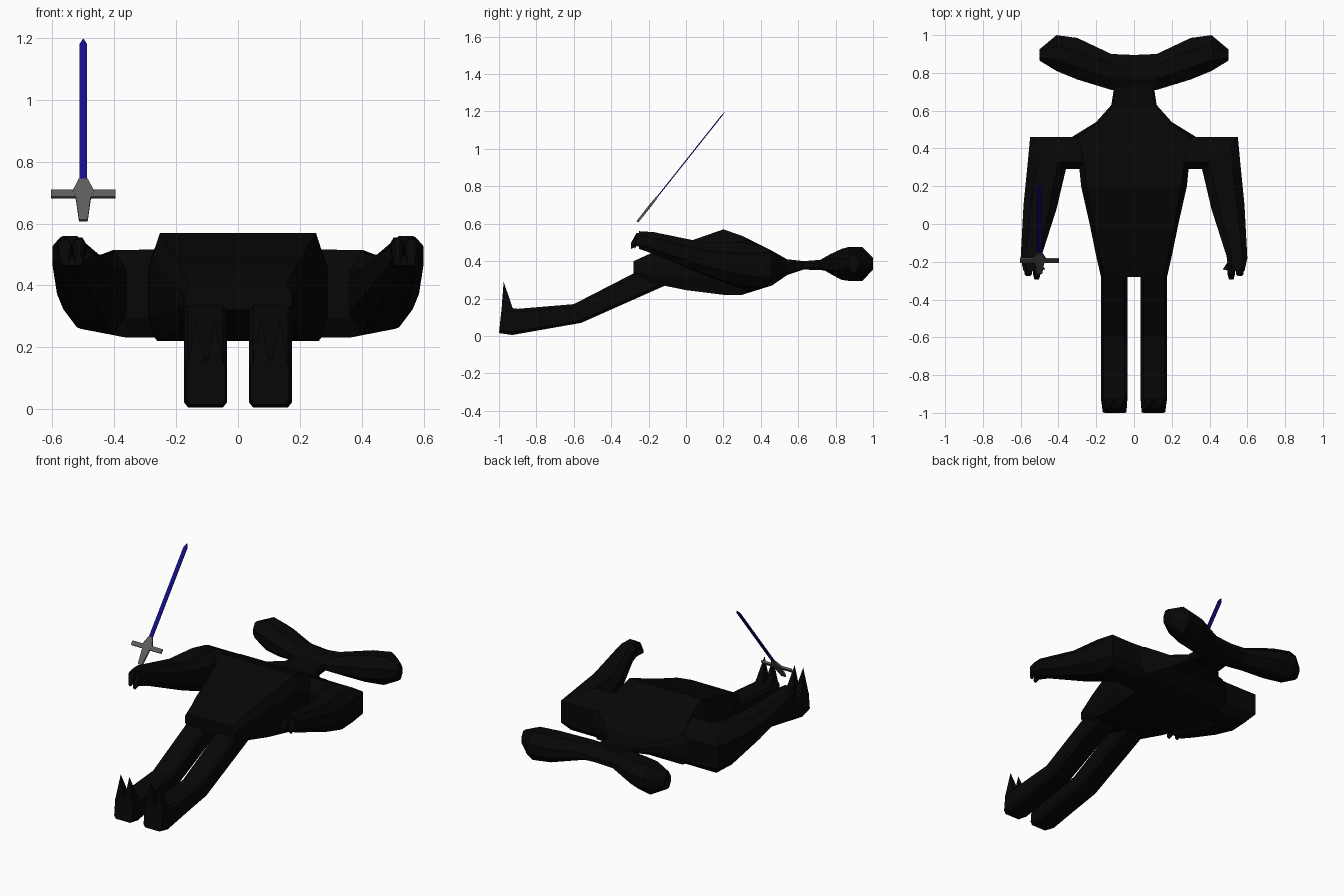
import bpy, bmesh
from mathutils import Vector as V

if "Cube" in bpy.data.objects:
    bpy.data.objects.remove(bpy.data.objects["Cube"])


def material(name, rgb):
    m = bpy.data.materials.new(name)
    m.diffuse_color = (*rgb, 1)
    m.use_nodes = True
    m.node_tree.nodes["Principled BSDF"].inputs["Base Color"].default_value = m.diffuse_color
    return m


SKIN = material("black_skin", (0.002, 0.002, 0.002))
BLUE = material("blue_blade", (0.007, 0.004, 0.27))
GREY = material("dark_metal", (0.11, 0.11, 0.11))


def finish(name, bm, mat):
    bmesh.ops.recalc_face_normals(bm, faces=bm.faces)
    me = bpy.data.meshes.new(name)
    bm.to_mesh(me)
    bm.free()
    me.materials.append(mat)
    ob = bpy.data.objects.new(name, me)
    bpy.context.collection.objects.link(ob)
    return ob


def loft(name, rings, mat=SKIN):
    """Skin a list of equal-length point rings and cap both ends."""
    bm = bmesh.new()
    vs = [[bm.verts.new(p) for p in r] for r in rings]
    n = len(vs[0])
    for a, b in zip(vs, vs[1:]):
        for i in range(n):
            j = (i + 1) % n
            bm.faces.new((a[i], a[j], b[j], b[i]))
    bm.faces.new(vs[0])
    bm.faces.new(vs[-1])
    return finish(name, bm, mat)


def ring(c, u, v, ku=0.5, kv=0.5):
    """Chamfered rectangle around c with half vectors u and v."""
    c, u, v = V(c), V(u), V(v)
    k = [(1, -kv), (1, kv), (ku, 1), (-ku, 1), (-1, kv), (-1, -kv), (-ku, -1), (ku, -1)]
    return [c + u * a + v * b for a, b in k]


def spike(name, base, tip):
    """Pointed claw on a polygon base."""
    bm = bmesh.new()
    b = [bm.verts.new(p) for p in base]
    t = bm.verts.new(tip)
    for i in range(len(b)):
        bm.faces.new((b[i], b[(i + 1) % len(b)], t))
    bm.faces.new(b)
    return finish(name, bm, mat=SKIN)


# torso and neck: y, half width, bottom z, top z
torso = [(-0.28, 0.175, 0.32, 0.40), (-0.17, 0.20, 0.28, 0.45), (0.0, 0.235, 0.245, 0.50),
         (0.20, 0.28, 0.22, 0.57), (0.30, 0.29, 0.22, 0.535), (0.46, 0.33, 0.27, 0.455),
         (0.54, 0.20, 0.325, 0.41), (0.63, 0.12, 0.355, 0.40), (0.76, 0.10, 0.35, 0.41)]
loft("torso", [ring((0, y, (a + b) / 2), (w, 0, 0), (0, 0, (b - a) / 2), 0.9, 0.5)
               for y, w, a, b in torso])

# wide hammer-shaped head: x, y range, z range, mirrored about x = 0
half = [(0.0, 0.71, 0.895, 0.345, 0.42), (0.12, 0.71, 0.90, 0.335, 0.435),
        (0.30, 0.765, 0.985, 0.30, 0.465), (0.41, 0.81, 1.0, 0.295, 0.475),
        (0.50, 0.865, 0.925, 0.34, 0.44)]
head = [(-x, *r) for x, *r in half[:0:-1]] + half
loft("head", [ring((x, (a + b) / 2, (c + d) / 2), (0, (b - a) / 2, 0), (0, 0, (d - c) / 2), 0.4, 0.35)
              for x, a, b, c, d in head])
# arm sections: inner xy, outer xy, bottom z, top z
arm = [((0.24, 0.29), (0.24, 0.46), 0.22, 0.53), ((0.36, 0.29), (0.37, 0.46), 0.22, 0.515),
       ((0.36, 0.29), (0.55, 0.46), 0.24, 0.515), ((0.37, 0.25), (0.565, 0.30), 0.265, 0.50),
       ((0.41, 0.08), (0.585, 0.10), 0.33, 0.50), ((0.49, -0.17), (0.60, -0.18), 0.44, 0.555),
       ((0.50, -0.25), (0.585, -0.25), 0.465, 0.56)]
# leg sections: underside yz, upper side yz, inner x, outer x
leg = [((-0.06, 0.30), (-0.17, 0.42), 0.05, 0.175), ((-0.11, 0.27), (-0.25, 0.35), 0.035, 0.175),
       ((-0.56, 0.07), (-0.60, 0.17), 0.035, 0.175), ((-0.93, 0.005), (-0.90, 0.145), 0.035, 0.175),
       ((-1.0, 0.015), (-0.985, 0.155), 0.04, 0.165)]

for s, side in ((-1, "left"), (1, "right")):
    rings = []
    for (x0, y0), (x1, y1), a, b in arm:
        rings.append(ring((s * (x0 + x1) / 2, (y0 + y1) / 2, (a + b) / 2),
                          (s * (x1 - x0) / 2, (y1 - y0) / 2, 0), (0, 0, (b - a) / 2), 0.55, 0.5))
    # shoulders slope down to the back edge
    for p in sum(rings, []):
        if p.y > 0.28:
            p.z = max(min(p.z, 0.515 - (p.y - 0.33) * 0.45), 0.22 + (p.y - 0.29) * 0.3)
    loft(side + "_arm", rings)

    rings = []
    for (y0, z0), (y1, z1), a, b in leg:
        rings.append(ring((s * (a + b) / 2, (y0 + y1) / 2, (z0 + z1) / 2),
                          (s * (b - a) / 2, 0, 0), (0, (y1 - y0) / 2, (z1 - z0) / 2), 0.8, 0.75))
    loft(side + "_leg", rings)

    # two upright toe claws per foot
    for i, x in enumerate((0.075, 0.135)):
        base = [(s * (x + dx), y, z) for dx, y, z in
                ((-0.03, -0.987, 0.13), (0.03, -0.987, 0.13), (0.03, -0.92, 0.13), (-0.03, -0.92, 0.13))]
        spike(f"{side}_toe_claw_{i + 1}", base, (s * x, -0.975, 0.29))

    # hand: two hooked fingers and a thumb
    for i, x in enumerate((0.515, 0.56)):
        loft(f"{side}_finger_{i + 1}", [
            ring((s * x, y, z), (s * w, 0, 0), (0, 0, h)) for y, z, w, h in
            ((-0.21, 0.515, 0.024, 0.04), (-0.265, 0.515, 0.02, 0.035), (-0.295 + 0.02 * i, 0.48, 0.012, 0.015))])
    spike(side + "_thumb", [(s * 0.51, -0.18, 0.47), (s * 0.51, -0.18, 0.53),
                            (s * 0.51, -0.25, 0.53), (s * 0.51, -0.25, 0.47)], (s * 0.47, -0.24, 0.50))

# sword floating above the left hand, tilted back in the yz plane
START = V((-0.5, -0.26, 0.61))
ALONG = (V((-0.5, 0.205, 1.195)) - START).normalized()
FLAT = ALONG.cross(V((1, 0, 0)))


def sword_ring(d, w, t):
    c, u, v = START + ALONG * d, V((w, 0, 0)), FLAT * t
    return [c + u + v, c - u + v, c - u - v, c + u - v]


loft("sword_hilt", [sword_ring(*r) for r in ((0, 0.014, 0.006), (0.09, 0.024, 0.007), (0.12, 0.034, 0.007),
                                             (0.17, 0.014, 0.005))], GREY)
loft("sword_guard", [sword_ring(0.095, 0.104, 0.006), sword_ring(0.122, 0.104, 0.006)], GREY)
loft("sword_blade", [sword_ring(*r) for r in ((0.15, 0.0125, 0.003), (0.725, 0.0125, 0.003),
                                              (0.748, 0.002, 0.001))], BLUE)
